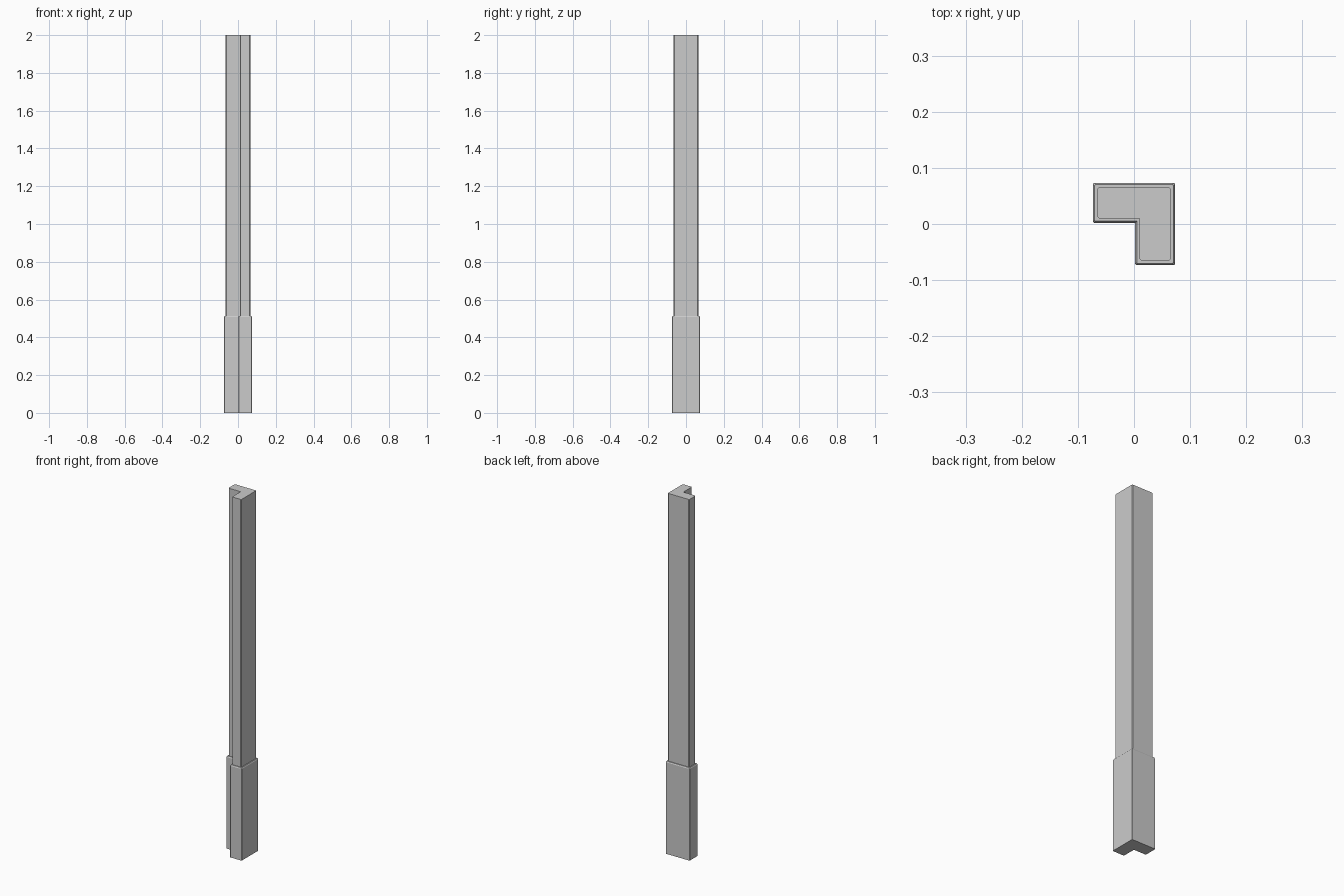
import bpy, bmesh
from mathutils import Vector

if "Cube" in bpy.data.objects:
    bpy.data.objects.remove(bpy.data.objects["Cube"])


def l_profile(h, c, b):
    """L-shaped section: outer half-width h, inner corner at c, convex corners cut by b."""
    corners = [Vector(p) for p in ((c, -h), (h, -h), (h, h), (-h, h), (-h, c), (c, c))]
    pts = []
    for i, p in enumerate(corners):
        if i == 5:  # concave inner corner stays sharp
            pts.append(p)
            continue
        for q in (corners[i - 1], corners[(i + 1) % 6]):
            pts.append(p + (q - p).normalized() * b)
    return pts


# Stacked sections: height, half-width, inner corner, corner cut
sections = [
    (0.0, 0.0735, 0.002, 0.002),     # foot of the sleeve
    (0.508, 0.0735, 0.002, 0.002),
    (0.514, 0.0705, 0.005, 0.002),   # chamfered sleeve rim
    (0.514, 0.066, 0.0095, 0.004),   # ledge to the shaft
    (2.0, 0.066, 0.0095, 0.004),     # top of the shaft
]

# Corner post: loft the sections and cap both ends
bm = bmesh.new()
rings = [[bm.verts.new((p.x, p.y, z)) for p in l_profile(h, c, b)]
         for z, h, c, b in sections]
for lo, hi in zip(rings, rings[1:]):
    n = len(lo)
    for i in range(n):
        j = (i + 1) % n
        bm.faces.new((lo[i], lo[j], hi[j], hi[i]))
bm.faces.new(rings[0][::-1])
bm.faces.new(rings[-1])
bmesh.ops.recalc_face_normals(bm, faces=bm.faces)

mesh = bpy.data.meshes.new("corner_post")
bm.to_mesh(mesh)
bm.free()
bpy.context.collection.objects.link(bpy.data.objects.new("corner_post", mesh))
